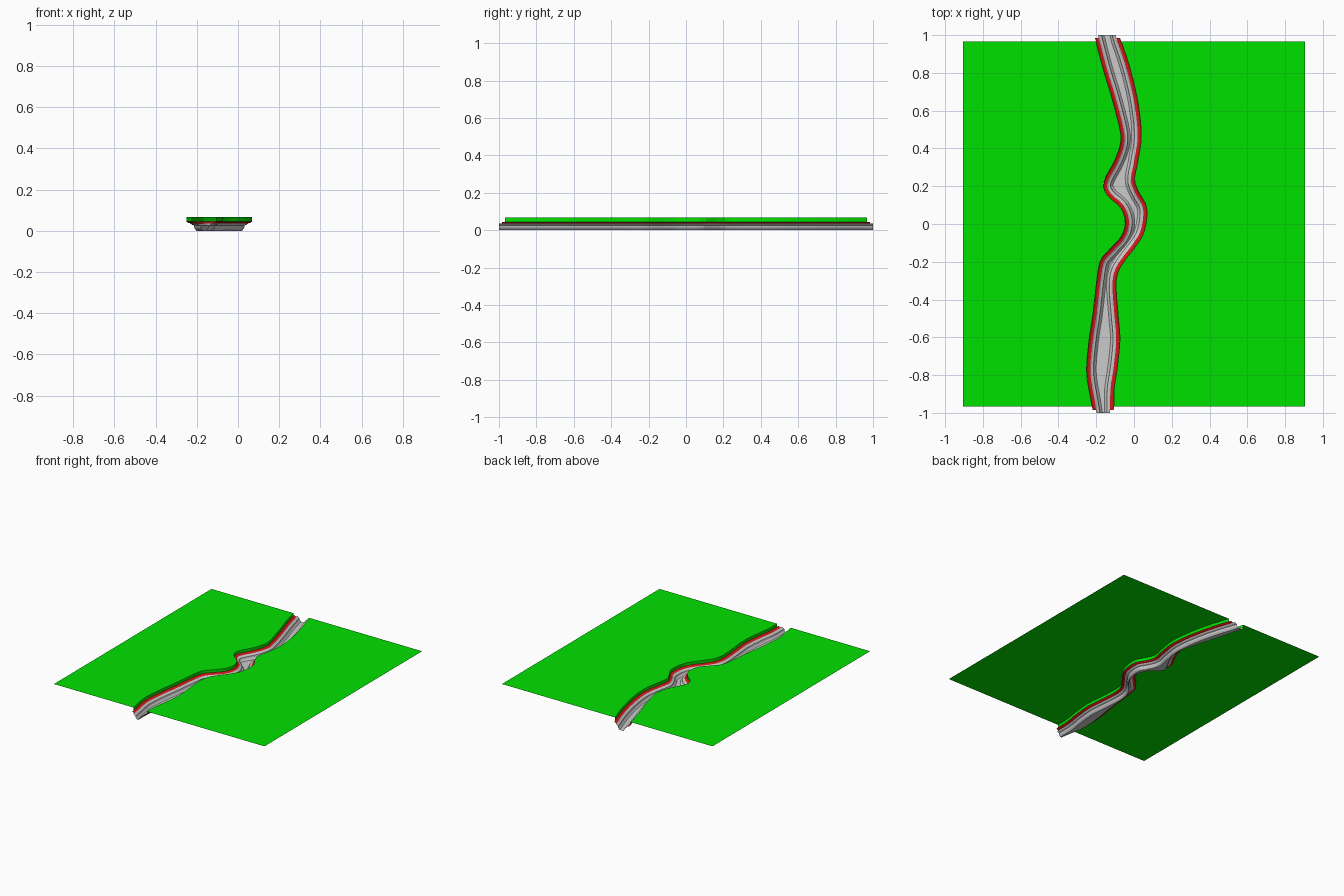
import bpy, math

if "Cube" in bpy.data.objects:
    bpy.data.objects.remove(bpy.data.objects["Cube"])

# Plan-view bank lines as (y, x) stations, front to back
LEFT = [(-.95, -.225), (-.79, -.25), (-.635, -.24), (-.475, -.217), (-.265, -.192),
        (-.185, -.173), (-.13, -.125), (-.07, -.07), (-.015, -.048), (.04, -.05),
        (.095, -.077), (.14, -.13), (.19, -.16), (.24, -.153), (.33, -.105),
        (.41, -.075), (.475, -.07), (.66, -.115), (.82, -.163), (.98, -.205)]
RIGHT = [(-.97, -.107), (-.87, -.105), (-.77, -.09), (-.61, -.075), (-.475, -.085),
         (-.32, -.095), (-.25, -.083), (-.195, -.05), (-.11, .015), (-.05, .05),
         (.04, .068), (.105, .062), (.16, .03), (.23, .003), (.32, .018),
         (.46, .038), (.635, .022), (.82, -.02), (.98, -.072)]
ROWS = 90
TOP, RIM = .067, .045


def curve_x(pts, y):
    """Smooth interpolation through the stations, straight beyond the ends."""
    def slope(i):
        a, b = pts[max(i - 1, 0)], pts[min(i + 1, len(pts) - 1)]
        return (b[1] - a[1]) / (b[0] - a[0])
    if y <= pts[0][0]:
        return pts[0][1] + slope(0) * (y - pts[0][0])
    if y >= pts[-1][0]:
        return pts[-1][1] + slope(len(pts) - 1) * (y - pts[-1][0])
    i = max(k for k, p in enumerate(pts) if p[0] <= y)
    (y0, x0), (y1, x1) = pts[i], pts[i + 1]
    h = y1 - y0
    t = (y - y0) / h
    return ((2*t**3 - 3*t*t + 1) * x0 + (t**3 - 2*t*t + t) * h * slope(i)
            + (3*t*t - 2*t**3) * x1 + (t**3 - t*t) * h * slope(i + 1))


def bank_line(pts, side, end, offset, z):
    """Bank line moved towards the water by offset, at height z."""
    out = []
    for r in range(ROWS + 1):
        y = -end + 2 * end * r / ROWS
        x = curve_x(pts, y)
        s = (curve_x(pts, y + .004) - curve_x(pts, y - .004)) / .008
        if r in (0, ROWS):
            s = 0
        n = math.hypot(1, s)
        out.append((x + side * offset / n, y - side * offset * s / n, z))
    return out


def strip(name, lines, mat=None):
    """Loft neighbouring lines into one surface."""
    m = ROWS + 1
    verts = [v for line in lines for v in line]
    faces = [(c*m + r, (c + 1)*m + r, (c + 1)*m + r + 1, c*m + r + 1)
             for c in range(len(lines) - 1) for r in range(ROWS)]
    me = bpy.data.meshes.new(name)
    me.from_pydata(verts, [], faces)
    ob = bpy.data.objects.new(name, me)
    bpy.context.collection.objects.link(ob)
    if mat:
        me.materials.append(mat)
    return ob


def material(name, color):
    mat = bpy.data.materials.new(name)
    mat.diffuse_color = color
    mat.use_nodes = True
    mat.node_tree.nodes["Principled BSDF"].inputs["Base Color"].default_value = mat.diffuse_color
    return mat


green = material("grass_green", (0, .75, 0, 1))
red = material("rim_red", (.65, .01, .01, 1))

# Stepped channel profile: (offset from bank, height)
BED = [(.019, .036), (.026, .030), (.036, .026), (.039, .013), (.046, .004), (.050, 0)]

for label, pts, side in (("left", LEFT, 1), ("right", RIGHT, -1)):
    # Flat ground with a short wall dropping to the rim
    edge = bank_line(pts, side, .967, 0, TOP)
    outer = [(-side * .905, v[1], TOP) for v in edge]
    wall = bank_line(pts, side, .967, 0, RIM)
    # Red sloping rim under the ground
    rim = [bank_line(pts, side, .985, o, z) for o, z in ((0, RIM), (.008, .039), BED[0])]
    ground = [outer, edge, wall]
    strip(label + "_ground", ground[::side], green)
    strip(label + "_rim", rim[::side], red)

# Grey riverbed, open at both ends
bed = [bank_line(LEFT, 1, 1, o, z) for o, z in BED]
bed += [bank_line(RIGHT, -1, 1, o, z) for o, z in reversed(BED)]
strip("riverbed", bed)
